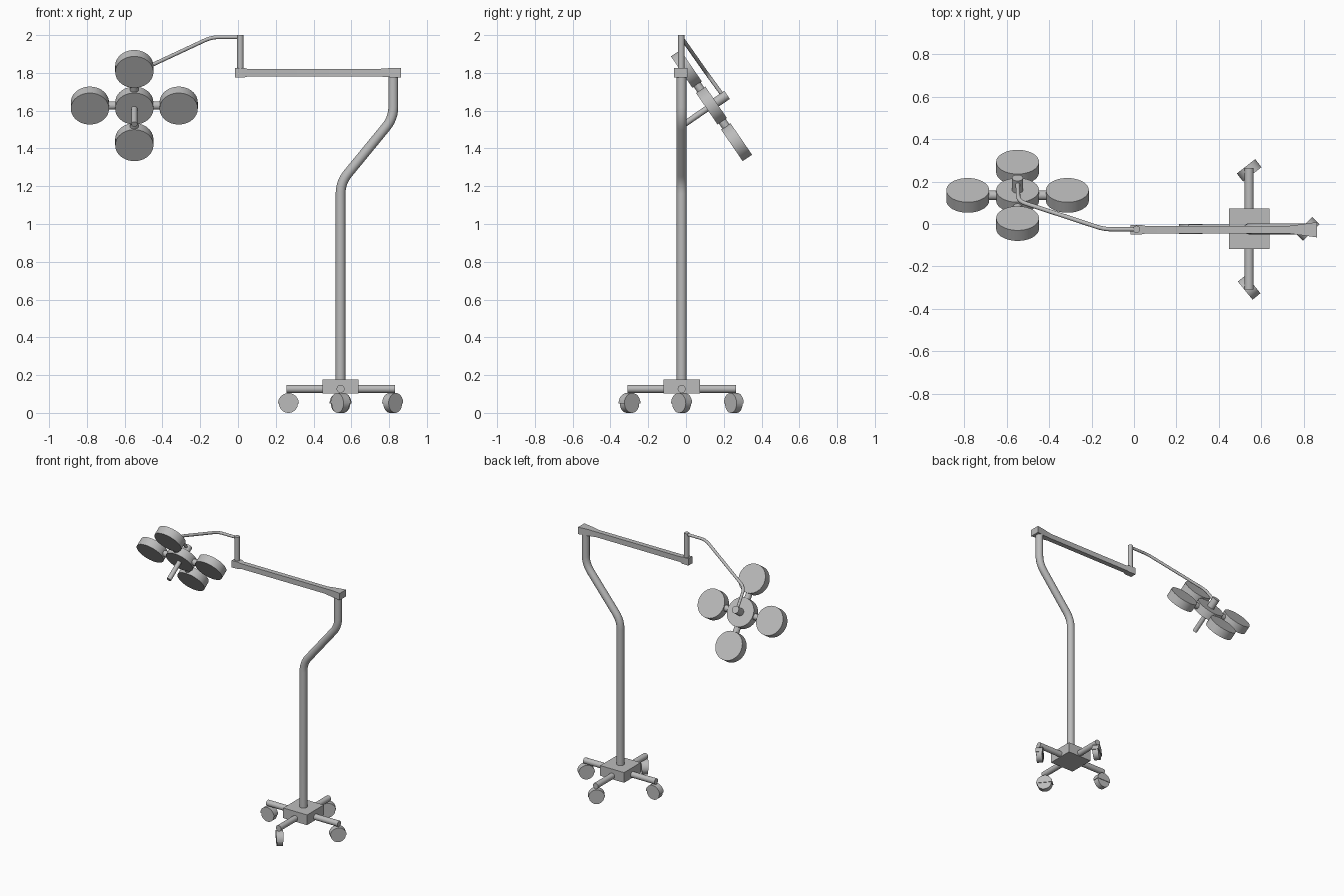
import bpy, bmesh, math
from mathutils import Vector, Matrix

cube = bpy.data.objects.get("Cube")
if cube:
    bpy.data.objects.remove(cube, do_unlink=True)

grey = bpy.data.materials.new("painted_grey")
grey.use_nodes = True
COLOUR = (0.5, 0.5, 0.5, 1)
grey.diffuse_color = COLOUR
grey.node_tree.nodes["Principled BSDF"].inputs["Base Color"].default_value = COLOUR


def finish(name, bm):
    """Turn a bmesh into an object with sharp-edged smooth shading."""
    bmesh.ops.recalc_face_normals(bm, faces=bm.faces)
    mesh = bpy.data.meshes.new(name)
    bm.to_mesh(mesh)
    bm.free()
    mesh.materials.append(grey)
    obj = bpy.data.objects.new(name, mesh)
    bpy.context.collection.objects.link(obj)
    bpy.ops.object.select_all(action='DESELECT')
    obj.select_set(True)
    bpy.context.view_layer.objects.active = obj
    bpy.ops.object.shade_smooth_by_angle(angle=math.radians(35))
    return obj


def rod(name, start, end, radius, sides=32, half=False):
    """Cylinder between two points; half keeps only its upper part."""
    start, end = Vector(start), Vector(end)
    axis, mid = end - start, (start + end) / 2
    matrix = Matrix.Translation(mid) @ axis.to_track_quat('Z', 'Y').to_matrix().to_4x4()
    bm = bmesh.new()
    bmesh.ops.create_cone(bm, cap_ends=True, segments=sides, radius1=radius,
                          radius2=radius, depth=axis.length, matrix=matrix)
    if half:
        cut = bmesh.ops.bisect_plane(bm, geom=bm.verts[:] + bm.edges[:] + bm.faces[:],
                                     plane_co=mid, plane_no=(0, 0, 1), clear_inner=True)
        edges = [e for e in cut["geom_cut"] if isinstance(e, bmesh.types.BMEdge)]
        bmesh.ops.edgeloop_fill(bm, edges=edges)
    return finish(name, bm)


def tube(name, corners, radius, bend):
    """Round tube along a path whose inner corners are rounded."""
    pts = [Vector(c) for c in corners]
    path = [pts[0]]
    for a, b, c in zip(pts, pts[1:], pts[2:]):
        p, q = b + (a - b).normalized() * bend, b + (c - b).normalized() * bend
        for i in range(7):
            t = i / 6
            path.append(p.lerp(b, t).lerp(b.lerp(q, t), t))
    path.append(pts[-1])
    bm = bmesh.new()
    rings, quat = [], None
    for i, p in enumerate(path):
        d = (path[min(i + 1, len(path) - 1)] - path[max(i - 1, 0)]).normalized()
        if quat is None:
            quat = d.to_track_quat('Z', 'Y')
        else:
            quat = last.rotation_difference(d) @ quat
        last = d
        rings.append([bm.verts.new(p + quat @ Vector((radius * math.cos(a), radius * math.sin(a), 0)))
                      for a in (math.tau * k / 20 for k in range(20))])
    bridge(bm, rings)
    return finish(name, bm)


def bridge(bm, rings):
    """Skin a row of rings and cap both ends."""
    for r, s in zip(rings, rings[1:]):
        for k in range(len(r)):
            n = (k + 1) % len(r)
            bm.faces.new((r[k], r[n], s[n], s[k]))
    bm.faces.new(rings[0][::-1])
    bm.faces.new(rings[-1])


# Base block and crossed legs
PX, PY = 0.543, -0.023
bm = bmesh.new()
bmesh.ops.create_cube(bm, size=1, matrix=Matrix.Translation((PX, PY, 0.14)) @ Matrix.Diagonal((0.192, 0.192, 0.074, 1)))
finish("base_block", bm)
rod("base_leg_across", (PX - 0.287, PY, 0.127), (PX + 0.287, PY, 0.127), 0.021)
rod("base_leg_along", (PX, PY - 0.287, 0.127), (PX, PY + 0.287, 0.127), 0.021)

# Swivelled casters: leg direction and wheel heading
for label, dx, dy, heading in (("right", -1, 0, 0), ("left", 1, 0, 45),
                               ("front", 0, -1, -51), ("back", 0, 1, 38)):
    centre = Vector((PX + dx * 0.276, PY + dy * 0.276, 0.05))
    h = math.radians(heading)
    axle = Vector((-math.sin(h), math.cos(h), 0))
    rod(label + "_wheel", centre - axle * 0.02, centre + axle * 0.02, 0.05)
    rod(label + "_wheel_hood", centre - axle * 0.024, centre + axle * 0.024, 0.055, half=True)

# Cranked pole
tube("pole", [(PX, PY, 0.15), (PX, PY, 1.22), (0.822, PY, 1.56), (0.822, PY, 1.80)], 0.026, 0.06)

# Horizontal arm with flared ends: x, half width, half height
bm = bmesh.new()
sections = [(-0.016, 0.023, 0.025), (0.035, 0.022, 0.025), (0.055, 0.018, 0.019),
            (0.73, 0.018, 0.019), (0.80, 0.027, 0.024), (0.862, 0.036, 0.025)]
bridge(bm, [[bm.verts.new((x, -0.027 + sy * w, 1.801 + sz * t))
             for sy, sz in ((-1, -1), (1, -1), (1, 1), (-1, 1))] for x, w, t in sections])
finish("swing_arm", bm)

# Upright pivot
rod("pivot_post", (0.012, -0.025, 1.79), (0.012, -0.025, 2.0), 0.017)

# Lamp frame: hub centre, backward normal and in-plane upward axis
hub = Vector((-0.549, 0.135, 1.627))
normal = Vector((0, 0.825, 0.565)).normalized()
up = Vector((0, -normal.z, normal.y))
side = Vector((1, 0, 0))
rod("lamp_hub", hub - normal * 0.03, hub + normal * 0.03, 0.101, 48)
for label, d in (("left", side), ("right", -side), ("upper", up), ("lower", -up)):
    head = hub + d * 0.235
    rod(label + "_lamp_head", head - normal * 0.03, head + normal * 0.03, 0.101, 48)
    rod(label + "_lamp_link", hub + d * 0.09, hub + d * 0.145, 0.022)
rod("lamp_handle", hub - normal * 0.02, hub - normal * 0.175, 0.016)
rod("lamp_knob", hub + normal * 0.02, hub + normal * 0.1, 0.026)

# Thin suspension rod from the post down to the knob
tube("suspension_rod", [(0.012, -0.025, 1.989), (-0.14, -0.025, 1.989),
                        (-0.545, 0.108, 1.80), hub + normal * 0.08], 0.01, 0.04)
